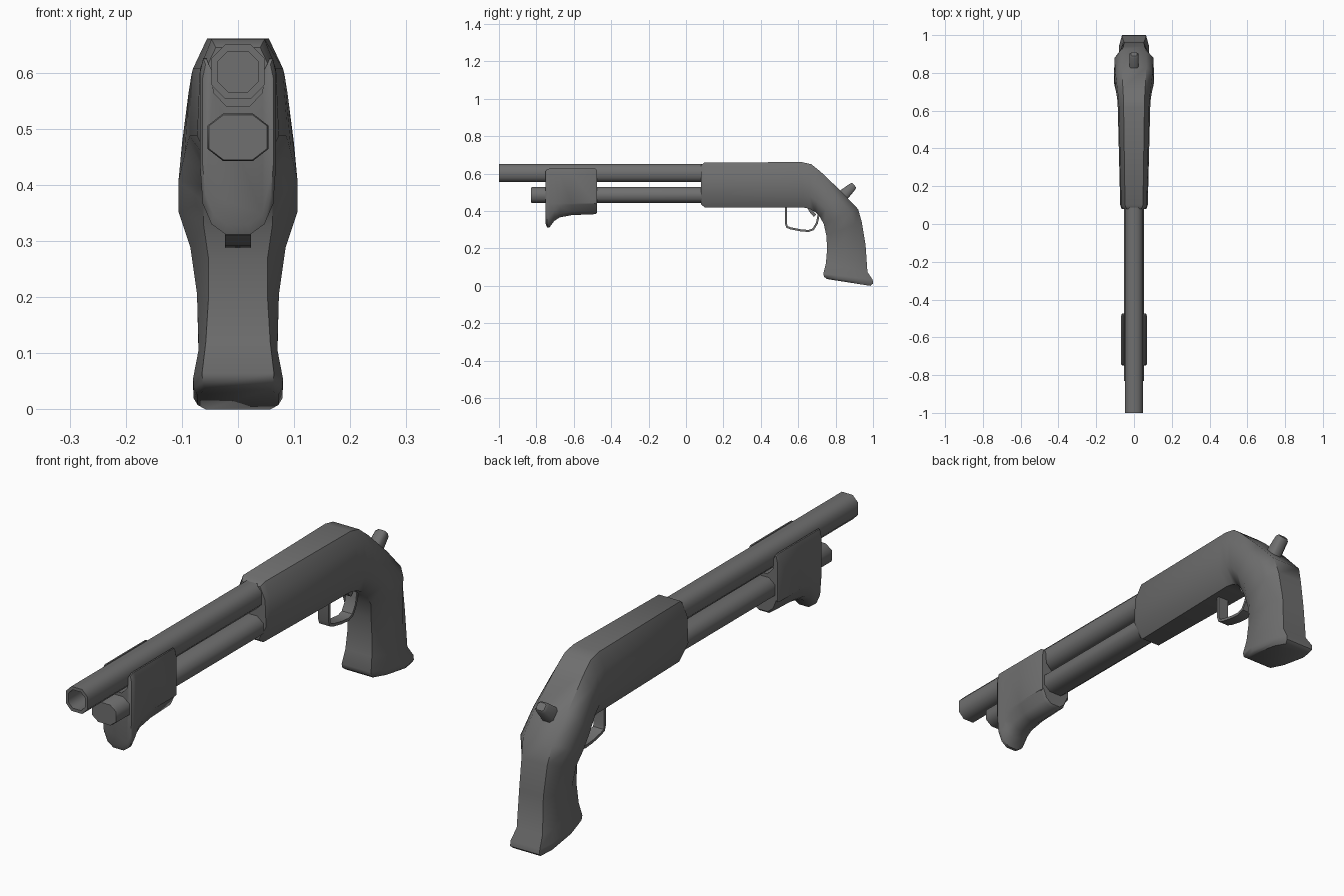
import bpy, bmesh, math
from mathutils import Vector

dark = bpy.data.materials.new("dark_grey")
dark.diffuse_color = (0.16, 0.16, 0.16, 1)


def loft(name, rings, angle=35):
    """Skin a list of equal-length point rings and cap both ends."""
    bm = bmesh.new()
    loops = [[bm.verts.new(p) for p in r] for r in rings]
    n = len(loops[0])
    for a, b in zip(loops, loops[1:]):
        for i in range(n):
            j = (i + 1) % n
            bm.faces.new((a[i], a[j], b[j], b[i]))
    bm.faces.new(loops[0])
    bm.faces.new(loops[-1])
    bmesh.ops.recalc_face_normals(bm, faces=bm.faces)
    mesh = bpy.data.meshes.new(name)
    bm.to_mesh(mesh)
    bm.free()
    mesh.materials.append(dark)
    ob = bpy.data.objects.new(name, mesh)
    bpy.context.collection.objects.link(ob)
    bpy.ops.object.select_all(action='DESELECT')
    ob.select_set(True)
    bpy.context.view_layer.objects.active = ob
    bpy.ops.object.shade_smooth_by_angle(angle=math.radians(angle))
    return ob


def mirrored(half):
    """Close a half section (listed top to bottom or reverse) across x = 0."""
    return half + [(-x, v) for x, v in reversed(half)]


def octagon(y, zc, w, h, c=0.5):
    half = [(w * c, h), (w, h * c), (w, -h * c), (w * c, -h)]
    return [(x, y, zc + z) for x, z in mirrored(half)]


# Barrel with hollow muzzle
loft("barrel", [octagon(0.14, 0.602, 0.047, 0.048), octagon(-1, 0.602, 0.047, 0.048),
                octagon(-1, 0.602, 0.036, 0.036), octagon(-0.88, 0.602, 0.036, 0.036)], 55)

# Lower tube with bevelled cap
loft("lower_tube", [octagon(0.14, 0.485, 0.054, 0.042), octagon(-0.822, 0.485, 0.054, 0.042),
                    octagon(-0.83, 0.485, 0.052, 0.040)], 60)

# Sliding fore grip: U section wrapping the tube, with a lip at the front
fore = []
for y, zb, s, top in [(-0.75, 0.330, 0.93, 0.615), (-0.742, 0.312, 1, 0.625), (-0.73, 0.312, 1, 0.626),
                      (-0.705, 0.346, 1, 0.626), (-0.675, 0.366, 1, 0.626), (-0.61, 0.378, 1, 0.626),
                      (-0.485, 0.383, 1, 0.626), (-0.475, 0.392, 0.95, 0.618)]:
    half = [(0.022, 0.54), (0.047, 0.565), (0.05, 0.605), (0.056, top), (0.062, top), (0.068, top - 0.025),
            (0.068, 0.44), (0.063, zb + 0.055), (0.047, zb + 0.018), (0.022, zb)]
    fore.append([(x * s, y, z) for x, z in mirrored(half)])
loft("fore_grip", fore, 45)

# Receiver flowing into the pistol grip:
# (top y, z), (bottom y, z), half width, upper width factor, top flat, bottom flat
sections = [
    ((0.08, 0.645), (0.08, 0.435), 0.066, 0.93, 0.60, 0.50),
    ((0.10, 0.660), (0.10, 0.420), 0.073, 0.93, 0.65, 0.55),
    ((0.62, 0.661), (0.62, 0.420), 0.086, 0.93, 0.64, 0.60),
    ((0.67, 0.650), (0.66, 0.412), 0.089, 0.93, 0.63, 0.60),
    ((0.72, 0.610), (0.69, 0.395), 0.095, 0.93, 0.62, 0.58),
    ((0.83, 0.505), (0.715, 0.370), 0.106, 0.94, 0.62, 0.58),
    ((0.92, 0.410), (0.737, 0.330), 0.106, 0.97, 0.60, 0.58),
    ((0.94, 0.340), (0.750, 0.270), 0.085, 1, 0.66, 0.62),
    ((0.96, 0.220), (0.755, 0.200), 0.073, 1, 0.72, 0.72),
    ((0.97, 0.075), (0.748, 0.120), 0.070, 1, 0.80, 0.82),
    ((0.998, 0.032), (0.734, 0.065), 0.080, 1, 0.80, 0.80),
    ((1.0, 0.012), (0.738, 0.048), 0.079, 1, 0.80, 0.80),
    ((0.985, 0.0), (0.755, 0.036), 0.072, 1, 0.80, 0.80),
]
body = []
for t, b, w, up, ft, fb in sections:
    half = [(w * ft, 1), (w * up, 0.78), (w, 0.28), (w * fb, 0)]
    body.append([(x, b[0] + (t[0] - b[0]) * k, b[1] + (t[1] - b[1]) * k) for x, k in mirrored(half)])
loft("receiver_and_grip", body, 48)

# Hammer spur rising from the back slope
axis = Vector((0, 0.73, 0.68))
side = Vector((0, 0.68, -0.73))
spur = []
for d, w, h in [(-0.04, 0.026, 0.036), (0.068, 0.023, 0.021), (0.077, 0.017, 0.015)]:
    c = Vector((0, 0.843, 0.486)) + axis * d
    half = [(w * 0.6, h), (w, h * 0.6), (w, -h * 0.6), (w * 0.6, -h)]
    spur.append([c + Vector((x, 0, 0)) + side * v for x, v in mirrored(half)])
loft("hammer_spur", spur, 50)


def strip(name, path, width, thick):
    """Sweep a flat rectangular bar along a path in the y-z plane."""
    pts = [Vector((0, y, z)) for y, z in path]
    rings = []
    for i, p in enumerate(pts):
        d = (pts[min(i + 1, len(pts) - 1)] - pts[max(i - 1, 0)]).normalized()
        n = Vector((0, -d.z, d.y))
        rings.append([p + n * (k * thick / 2) + Vector((sx * width, 0, 0))
                      for sx, k in [(1, 1), (1, -1), (-1, -1), (-1, 1)]])
    return loft(name, rings, 35)


# Trigger guard and trigger
strip("trigger_guard", [(0.535, 0.43), (0.535, 0.33), (0.54, 0.315), (0.56, 0.307), (0.61, 0.297), (0.655, 0.293),
                        (0.68, 0.302), (0.70, 0.335), (0.705, 0.36), (0.71, 0.385)], 0.023, 0.011)
strip("trigger", [(0.655, 0.43), (0.665, 0.405), (0.677, 0.388), (0.69, 0.375)], 0.012, 0.018)
